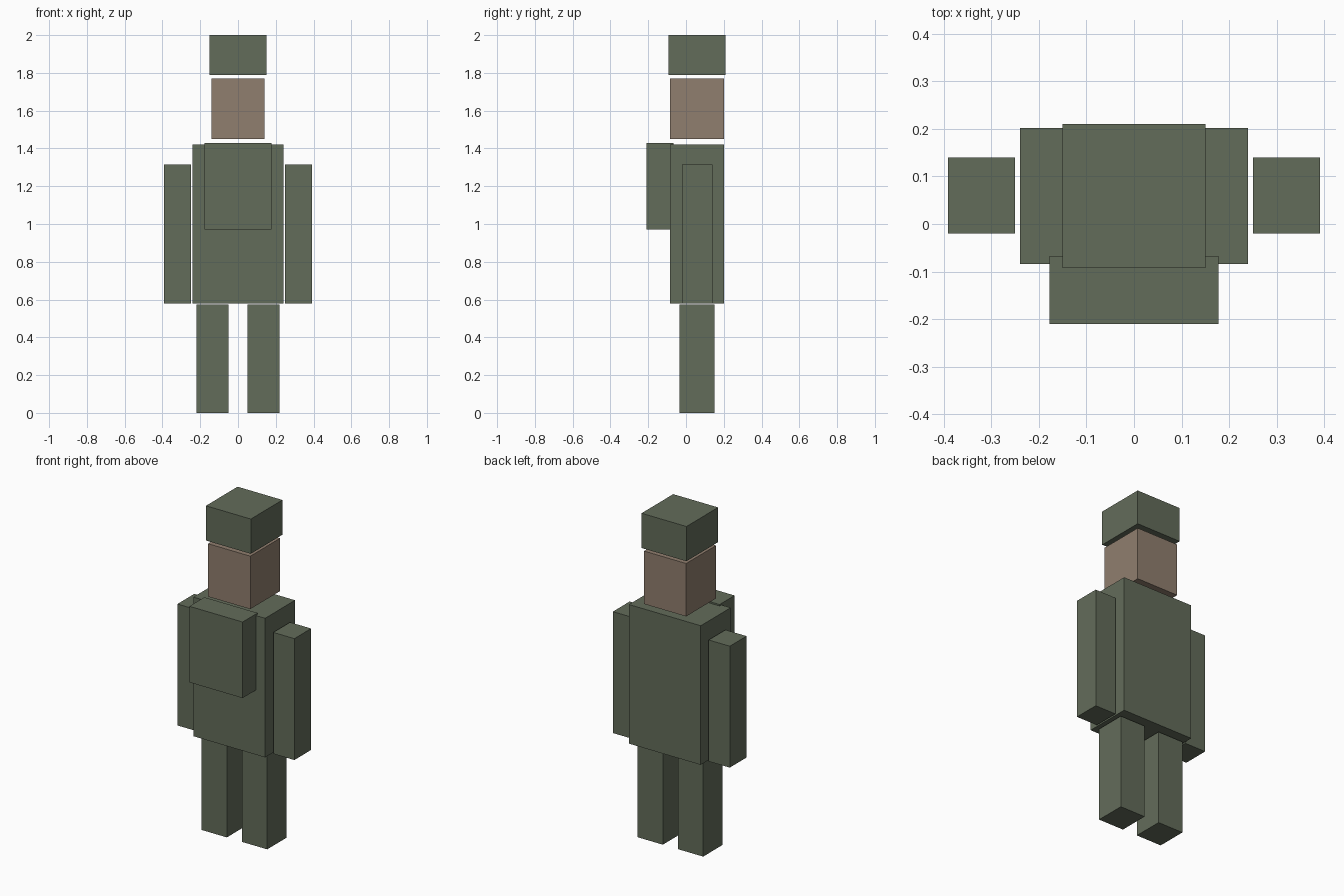
import bpy
from mathutils import Vector

if "Cube" in bpy.data.objects:
    bpy.data.objects.remove(bpy.data.objects["Cube"])


def make_material(name, rgb):
    mat = bpy.data.materials.new(name)
    mat.diffuse_color = (*rgb, 1.0)
    mat.use_nodes = True
    mat.node_tree.nodes["Principled BSDF"].inputs["Base Color"].default_value = mat.diffuse_color
    return mat


green = make_material("olive green", (0.124, 0.150, 0.102))
skin = make_material("brown skin", (0.280, 0.210, 0.157))


def box(name, low, high, mat):
    """Box spanning two opposite corners."""
    low, high = Vector(low), Vector(high)
    bpy.ops.mesh.primitive_cube_add(size=1, location=(low + high) / 2)
    obj = bpy.context.object
    obj.name = name
    obj.scale = high - low
    bpy.ops.object.transform_apply(location=False, rotation=False, scale=True)
    obj.data.materials.append(mat)
    return obj


# Head, helmet and body
box("helmet", (-0.15, -0.092, 1.79), (0.15, 0.21, 2.0), green)
box("head", (-0.141, -0.084, 1.45), (0.141, 0.2, 1.77), skin)
box("torso", (-0.24, -0.084, 0.58), (0.24, 0.202, 1.421), green)

# Pack on the chest, slightly sunk into the torso
box("chest_pack", (-0.178, -0.21, 0.97), (0.178, -0.067, 1.43), green)

# Limbs, mirrored left and right
for side, s in (("right", 1), ("left", -1)):
    for part, x0, x1, y0, y1, z0, z1 in (
        ("arm", 0.25, 0.391, -0.02, 0.14, 0.58, 1.314),
        ("leg", 0.05, 0.22, -0.035, 0.15, 0.0, 0.573),
    ):
        xa, xb = sorted((s * x0, s * x1))
        box(f"{side}_{part}", (xa, y0, z0), (xb, y1, z1), green)
